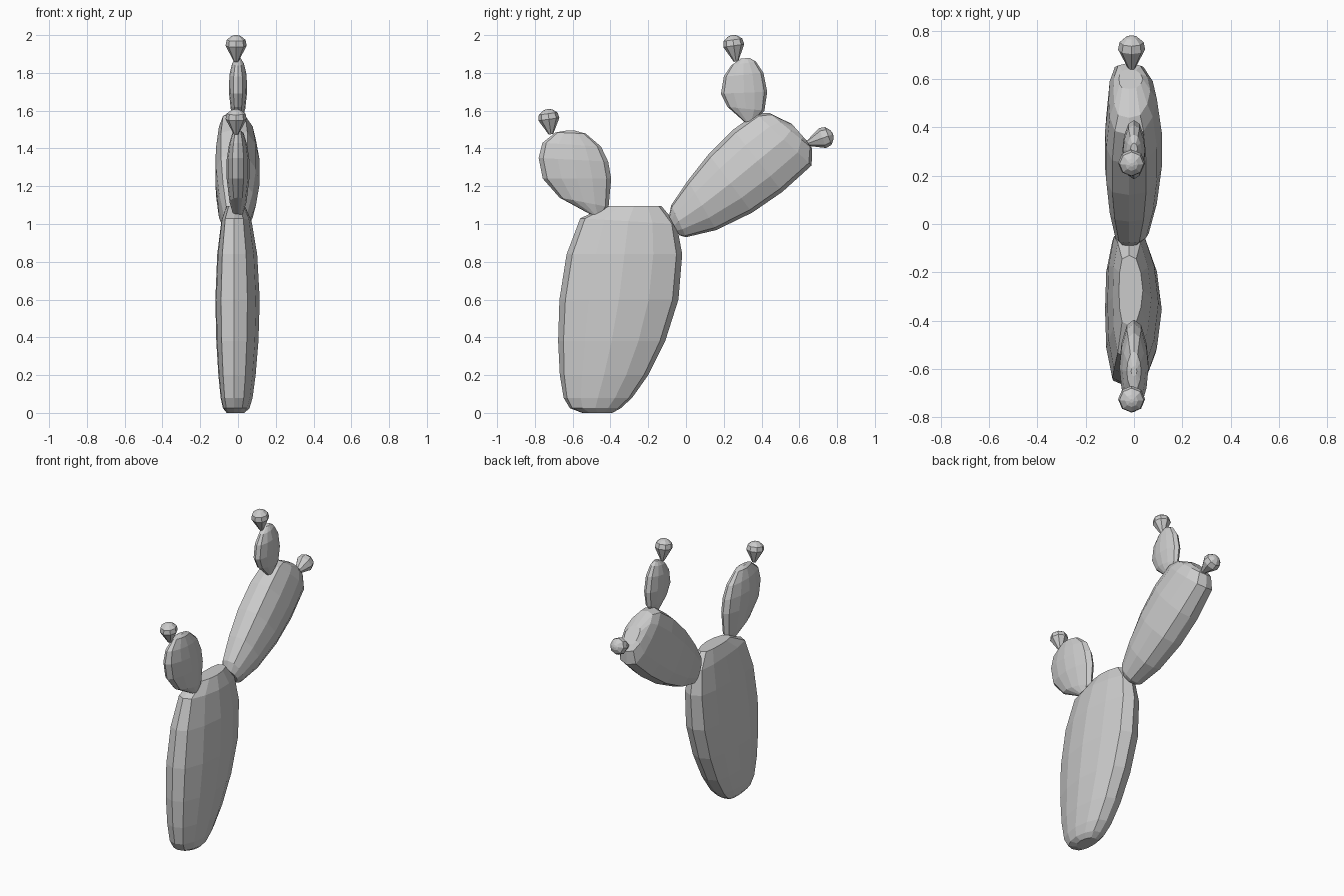
import bpy, bmesh, math
from mathutils import Vector

# Pad cross-section: (position across width -1..1, x offset)
THICK = [(-1, -.02), (-.9, .05), (-.5, .095), (0, .115), (.5, .095), (.9, .05),
         (1, -.02), (.9, -.09), (.5, -.115), (0, -.12), (-.5, -.115), (-.9, -.09)]
THIN = [(-1, 0), (-.87, .03), (-.45, .052), (0, .06), (.45, .052), (.87, .03),
        (1, 0), (.87, -.03), (.45, -.052), (0, -.06), (-.45, -.052), (-.87, -.03)]


def loft(name, rings):
    bm = bmesh.new()
    rows = [[bm.verts.new(p) for p in ring] for ring in rings]
    n = len(rows[0])
    for a, b in zip(rows, rows[1:]):
        for i in range(n):
            j = (i + 1) % n
            bm.faces.new((a[i], a[j], b[j], b[i]))
    bm.faces.new(rows[0])
    bm.faces.new(rows[-1])
    bmesh.ops.recalc_face_normals(bm, faces=bm.faces)
    me = bpy.data.meshes.new(name)
    bm.to_mesh(me)
    bm.free()
    ob = bpy.data.objects.new(name, me)
    bpy.context.collection.objects.link(ob)


# Each section: left edge (y, z), right edge (y, z), thickness factor
def pad(name, sections, profile, xc, k=1):
    rings = []
    for y0, z0, y1, z1, t in sections:
        rings.append([(xc + (x - xc) * t * k,
                       (y0 + y1) / 2 + u * (y1 - y0) / 2,
                       (z0 + z1) / 2 + u * (z1 - z0) / 2) for u, x in profile])
    loft(name, rings)


# Fruit bud turned around an axis lying in the y-z plane
def bud(name, base, tip):
    b, t = Vector((-.01, *base)), Vector((-.01, *tip))
    d = t - b
    side = Vector((1, 0, 0)).cross(d.normalized())
    rings = []
    for f, r in [(0, .012), (.3, .034), (.6, .056), (.82, .05), (.96, .026), (1, .008)]:
        rings.append([b + d * f + Vector((1, 0, 0)) * r * math.cos(a) + side * r * math.sin(a)
                      for a in [math.tau * i / 8 for i in range(8)]])
    loft(name, rings)


# Large trunk pad
pad("trunk_pad", [
    (-.55, 0, -.39, 0, .4), (-.615, .025, -.345, .025, .6), (-.648, .08, -.285, .08, .72),
    (-.668, .2, -.2, .2, .84), (-.677, .38, -.11, .38, .95), (-.67, .6, -.04, .6, 1),
    (-.632, .84, -.02, .84, .9), (-.56, 1.03, -.05, 1.0, .68),
    (-.42, 1.095, -.13, 1.095, .42)], THICK, -.02)

# Big branching pad
pad("right_arm_pad", [
    (-.09, 1.04, -.035, .94, .4), (-.078, 1.1, .0, .93, .6), (.01, 1.23, .16, .968, .85),
    (.12, 1.37, .35, 1.06, 1), (.25, 1.5, .51, 1.17, 1), (.37, 1.585, .665, 1.31, .85),
    (.44, 1.588, .668, 1.40, .65), (.56, 1.53, .64, 1.44, .42)], THICK, -.02)

# Small pads
pad("left_arm_pad", [
    (-.51, 1.053, -.45, 1.045, .4), (-.67, 1.14, -.41, 1.09, .75), (-.758, 1.24, -.396, 1.24, 1),
    (-.78, 1.35, -.412, 1.33, 1), (-.76, 1.43, -.45, 1.41, .8),
    (-.69, 1.485, -.53, 1.478, .5), (-.63, 1.495, -.59, 1.495, .2)], THIN, 0)
pad("top_pad", [
    (.31, 1.54, .36, 1.545, .4), (.22, 1.62, .415, 1.60, .8), (.185, 1.69, .43, 1.70, 1),
    (.2, 1.78, .41, 1.80, .95), (.24, 1.84, .37, 1.86, .65),
    (.29, 1.875, .335, 1.88, .3)], THIN, 0, .8)

# Buds
bud("top_bud", (.265, 1.86), (.245, 2.0))
bud("left_bud", (-.715, 1.475), (-.733, 1.608))
bud("right_bud", (.64, 1.425), (.778, 1.475))
